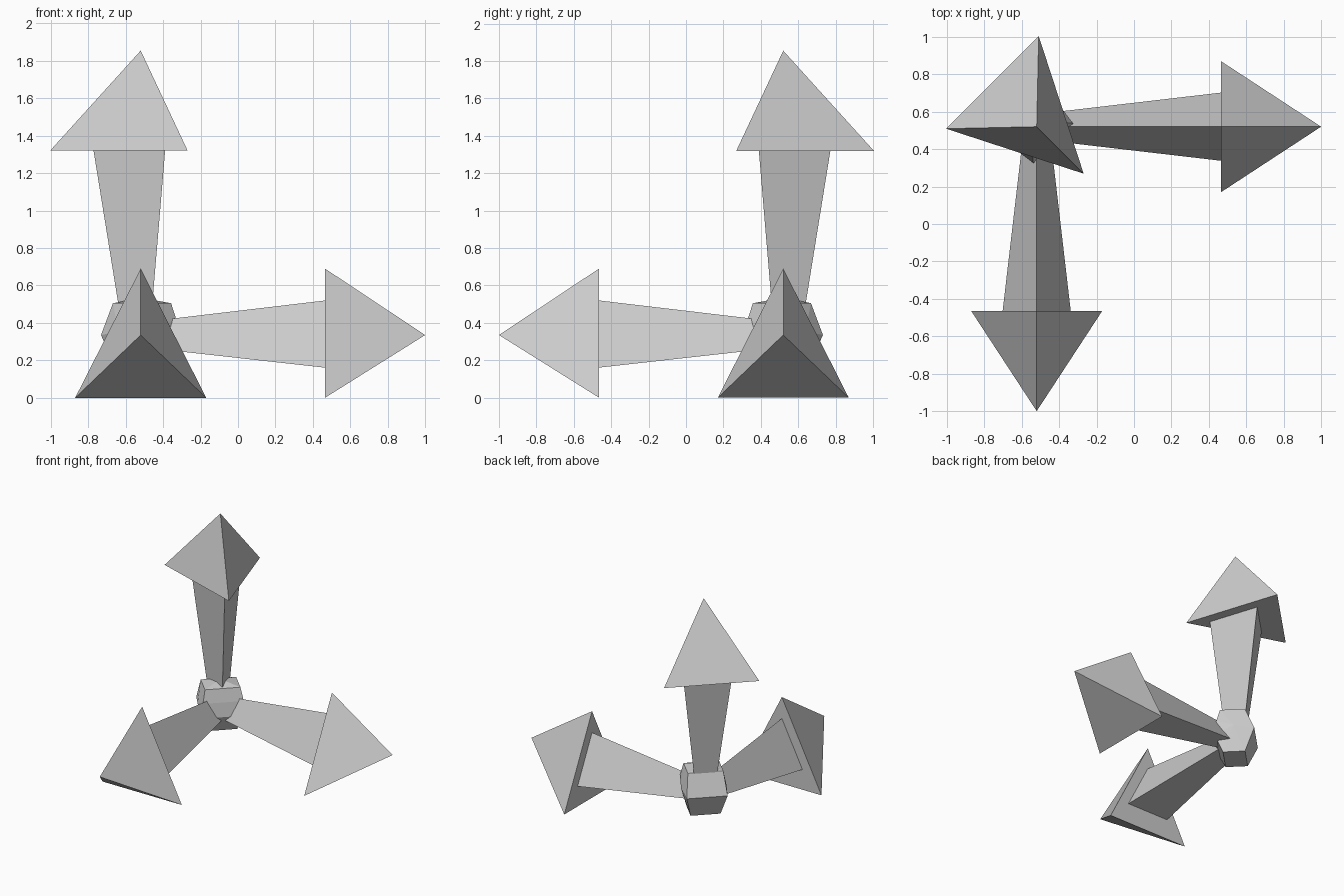
import bpy, bmesh
from mathutils import Vector

old = bpy.data.objects.get("Cube")
if old:
    bpy.data.objects.remove(old, do_unlink=True)

CENTER = Vector((-0.52, 0.52, 0.335))
SECTION = [(-0.35, -0.335), (0.35, -0.335), (0, 0.355)]  # side, up

grey = bpy.data.materials.new("light_grey")
grey.use_nodes = True
colour = (0.6, 0.6, 0.6, 1)
grey.diffuse_color = colour
grey.node_tree.nodes["Principled BSDF"].inputs["Base Color"].default_value = colour


def hull_part(name, points):
    """Flat-shaded convex solid around points given relative to the hub."""
    bm = bmesh.new()
    for p in points:
        bm.verts.new(CENTER + p)
    bmesh.ops.convex_hull(bm, input=bm.verts[:])
    bmesh.ops.dissolve_limit(bm, angle_limit=0.02, verts=bm.verts[:], edges=bm.edges[:])
    bmesh.ops.recalc_face_normals(bm, faces=bm.faces[:])
    mesh = bpy.data.meshes.new(name)
    bm.to_mesh(mesh)
    bm.free()
    mesh.materials.append(grey)
    obj = bpy.data.objects.new(name, mesh)
    bpy.context.collection.objects.link(obj)
    return obj


def arrow(name, direction, up):
    direction, up = Vector(direction), Vector(up).normalized()
    side = direction.cross(up)

    def ring(distance, scale):
        return [direction * distance + (side * s + up * u) * scale for s, u in SECTION]

    # Tapered three-sided shaft, widening toward the head
    hull_part(name + "_shaft", ring(0.1, 0.225) + ring(0.985, 0.52))
    # Three-sided pyramid head
    hull_part(name + "_head", ring(0.985, 1.0) + [direction * 1.52])


arrow("side_arrow", (1, 0, 0), (0, 0, 1))
arrow("front_arrow", (0, -1, 0), (0, 0, 1))
arrow("upright_arrow", (0, 0, 1), (1, -1, 0))

# Faceted hub, mirrored across the diagonal plane between the arrows
across = Vector((1, 1, 0)).normalized()
ahead = Vector((1, -1, 0)).normalized()
half_profile = [
    (0.13, -0.08, 0.17), (0.13, 0.10, 0.17),
    (0.15, -0.15, 0.0), (0.15, 0.125, 0.07), (0.14, 0.14, -0.04),
    (0.167, 0.0, 0.02),
    (0.11, -0.08, -0.17), (0.11, 0.08, -0.17),
]
hub = [across * (n * m) + ahead * d + Vector((0, 0, z))
       for n, d, z in half_profile for m in (-1, 1)]
hub.append(Vector((0, 0, 0.2)))
hull_part("hub", hub)
